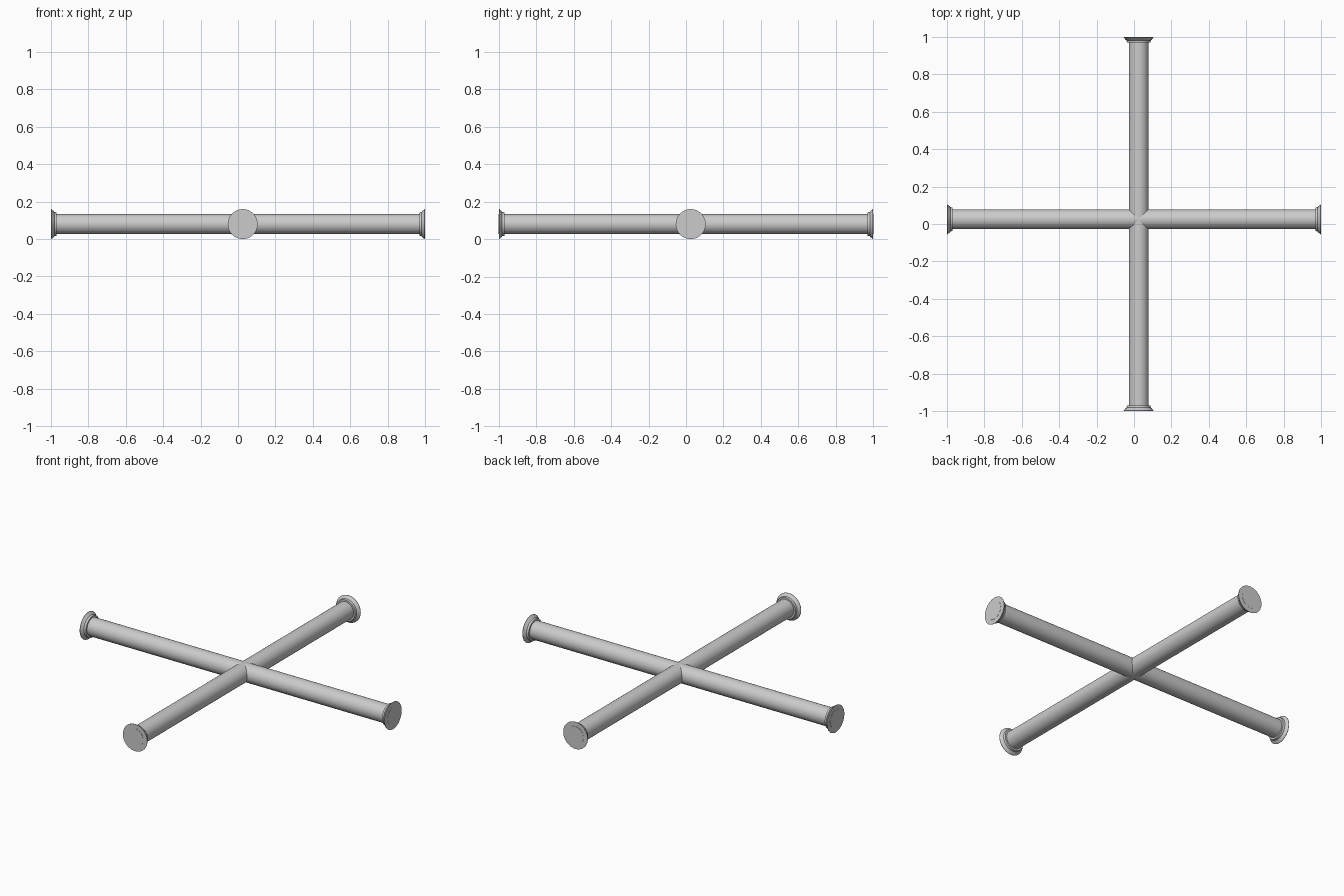
import bpy, bmesh, math
from mathutils import Matrix

cube = bpy.data.objects.get("Cube")
if cube:
    bpy.data.objects.remove(cube, do_unlink=True)

grey = bpy.data.materials.new("light grey")
grey.use_nodes = True
grey.diffuse_color = (0.6, 0.6, 0.6, 1)
grey.node_tree.nodes["Principled BSDF"].inputs["Base Color"].default_value = (0.6, 0.6, 0.6, 1)

SIDES = 48
PIPE_R = 0.053
CROSS = (0.025, 0.025, 0.08)   # where the pipe axes meet


def lathe(name, profile, matrix):
    """Revolve (radius, height) points about z, then place the result."""
    bm = bmesh.new()
    rings = []
    for r, h in profile:
        rings.append([bm.verts.new((r * math.cos(a), r * math.sin(a), h))
                      for a in (2 * math.pi * i / SIDES for i in range(SIDES))])
    for low, high in zip(rings, rings[1:]):
        for i in range(SIDES):
            j = (i + 1) % SIDES
            bm.faces.new((low[i], low[j], high[j], high[i]))
    bm.faces.new(rings[0][::-1])
    bm.faces.new(rings[-1])
    bm.transform(matrix)
    mesh = bpy.data.meshes.new(name)
    bm.to_mesh(mesh)
    bm.free()
    mesh.materials.append(grey)
    obj = bpy.data.objects.new(name, mesh)
    bpy.context.collection.objects.link(obj)
    bpy.ops.object.select_all(action="DESELECT")
    obj.select_set(True)
    bpy.context.view_layer.objects.active = obj
    bpy.ops.object.shade_smooth_by_angle(angle=math.radians(30))


# Stepped collar with a thin lip on its outer end
FLANGE = [(PIPE_R, -0.03), (0.063, -0.03), (0.065, -0.018),
          (0.07, -0.015), (0.078, -0.004), (0.08, -0.003), (0.08, -0.001)]

turns = {"x": Matrix.Rotation(math.pi / 2, 4, "Y"),
         "y": Matrix.Rotation(-math.pi / 2, 4, "X")}

for index, (axis, turn) in enumerate(turns.items()):
    # Long pipe through the crossing
    place = list(CROSS)
    place[index] = 0
    lathe(axis + "_pipe", [(PIPE_R, -1), (PIPE_R, 1)],
          Matrix.Translation(place) @ turn)
    # Collar at each end
    for side, label in ((-1, "negative"), (1, "positive")):
        place[index] = side
        flip = Matrix.Rotation(math.pi if side < 0 else 0, 4, "Y" if axis == "x" else "X")
        lathe(axis + "_" + label + "_flange", FLANGE,
              Matrix.Translation(place) @ flip @ turn)
